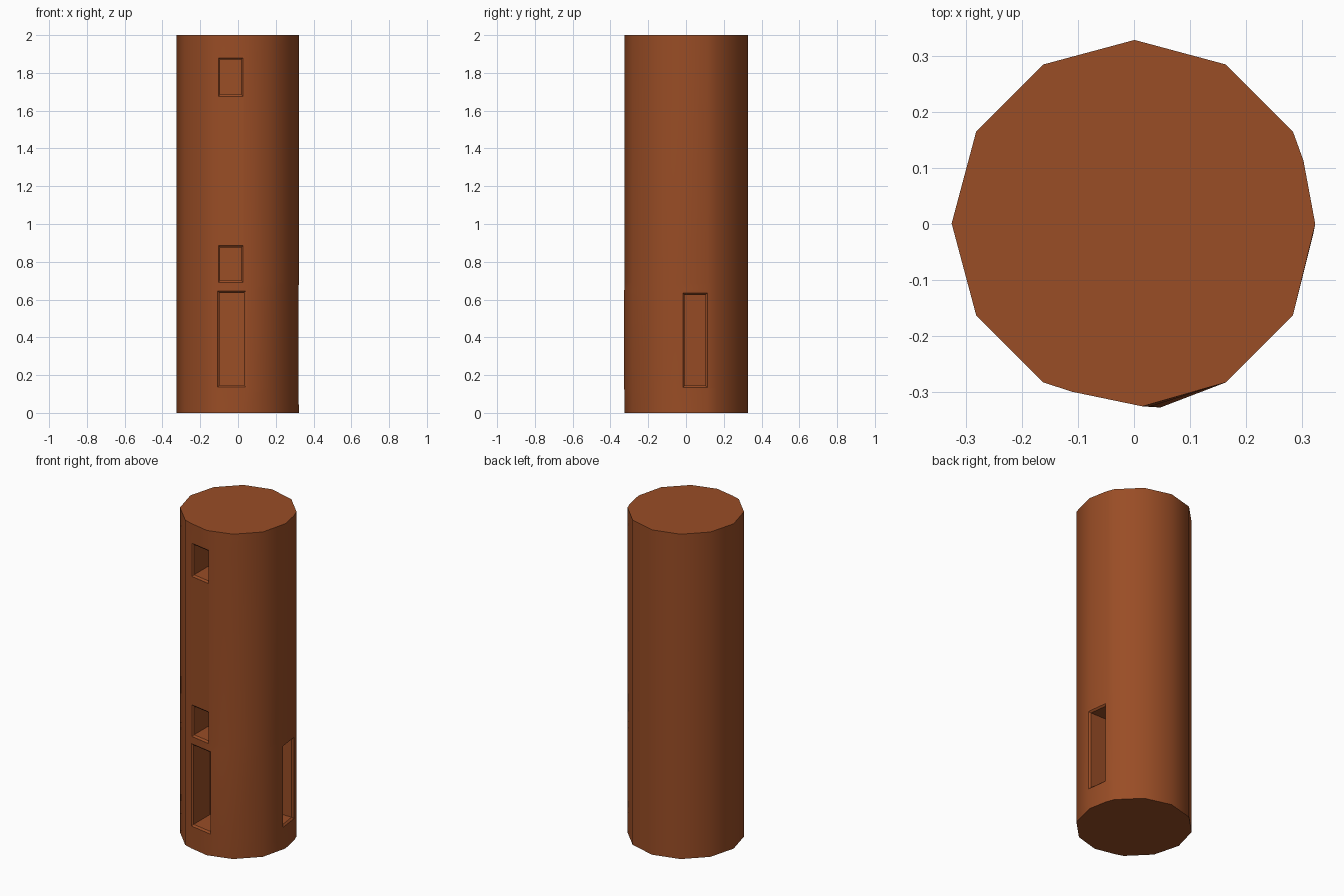
import bpy, bmesh, math

if "Cube" in bpy.data.objects:
    bpy.data.objects.remove(bpy.data.objects["Cube"])

brown = bpy.data.materials.new("brown")
brown.diffuse_color = (0.32, 0.074, 0.019, 1)
brown.use_nodes = True
brown.node_tree.nodes["Principled BSDF"].inputs["Base Color"].default_value = brown.diffuse_color


def make_object(name, rings):
    """Skin a stack of equal-length point rings and cap both ends."""
    bm = bmesh.new()
    loops = [[bm.verts.new(p) for p in ring] for ring in rings]
    for a, b in zip(loops, loops[1:]):
        n = len(a)
        for i in range(n):
            bm.faces.new((a[i], a[(i + 1) % n], b[(i + 1) % n], b[i]))
    bm.faces.new(loops[0])
    bm.faces.new(loops[-1])
    bmesh.ops.recalc_face_normals(bm, faces=bm.faces)
    mesh = bpy.data.meshes.new(name)
    bm.to_mesh(mesh)
    bm.free()
    obj = bpy.data.objects.new(name, mesh)
    bpy.context.collection.objects.link(obj)
    mesh.materials.append(brown)
    return obj


def body_ring(z, front, right):
    """Twelve-sided ring with the front and right corners moved beside the openings."""
    pts = []
    for i in range(12):
        a = math.radians(30 * i)
        p = (0.326 * math.cos(a) + 0.001, 0.327 * math.sin(a) + 0.001)
        if i == 0:
            pts += [right, (0.302, 0.113)]
        elif i == 9:
            pts += [(-0.11, -0.299), front]
        else:
            pts.append(p)
    return [(x, y, z) for x, y in pts]


# Tower body
plain, side = (0.015, -0.325), (0.323, 0)
door_front, door_side = (0.047, -0.327), (0.319, -0.02)
window_front = (0.03, -0.325)
body = make_object("tower_body", [
    body_ring(0, plain, side),
    body_ring(0.13, door_front, door_side),
    body_ring(0.65, door_front, door_side),
    body_ring(0.69, window_front, side),
    body_ring(1.90, window_front, side),
    body_ring(2, plain, side)])


def cut_opening(name, u0, u1, z0, z1, face, depth=0.17):
    """Recess with a chamfered rim, following the tilt of its facet."""
    rings = []
    for d, inset in ((-0.05, 0), (0, 0), (0.01, 0.01), (depth, 0.01)):
        ring = []
        for u, z in ((u0 + inset, z0 + inset), (u1 - inset, z0 + inset),
                     (u1 - inset, z1 - inset), (u0 + inset, z1 - inset)):
            if face == "front":
                ring.append((u, -0.299 - 0.18 * (u + 0.11) + d, z))
            else:
                ring.append((0.319 - 0.128 * (u + 0.02) - d, u, z))
        rings.append(ring)
    cutter = make_object(name, rings)
    cutter.hide_render = True
    mod = body.modifiers.new(name, 'BOOLEAN')
    mod.object = cutter
    mod.operation = 'DIFFERENCE'
    mod.solver = 'EXACT'
    bpy.context.view_layer.objects.active = body
    bpy.ops.object.modifier_apply(modifier=name)
    bpy.data.objects.remove(cutter)


# Front door, two windows above it, and a side door
cut_opening("front_door", -0.108, 0.042, 0.137, 0.645, "front")
cut_opening("lower_window", -0.104, 0.027, 0.69, 0.885, "front")
cut_opening("upper_window", -0.104, 0.027, 1.675, 1.88, "front")
cut_opening("side_door", -0.017, 0.113, 0.135, 0.635, "right")

# Smooth round wall, sharp rims
bpy.ops.object.select_all(action='DESELECT')
body.select_set(True)
bpy.context.view_layer.objects.active = body
bpy.ops.object.shade_smooth_by_angle(angle=math.radians(40))
